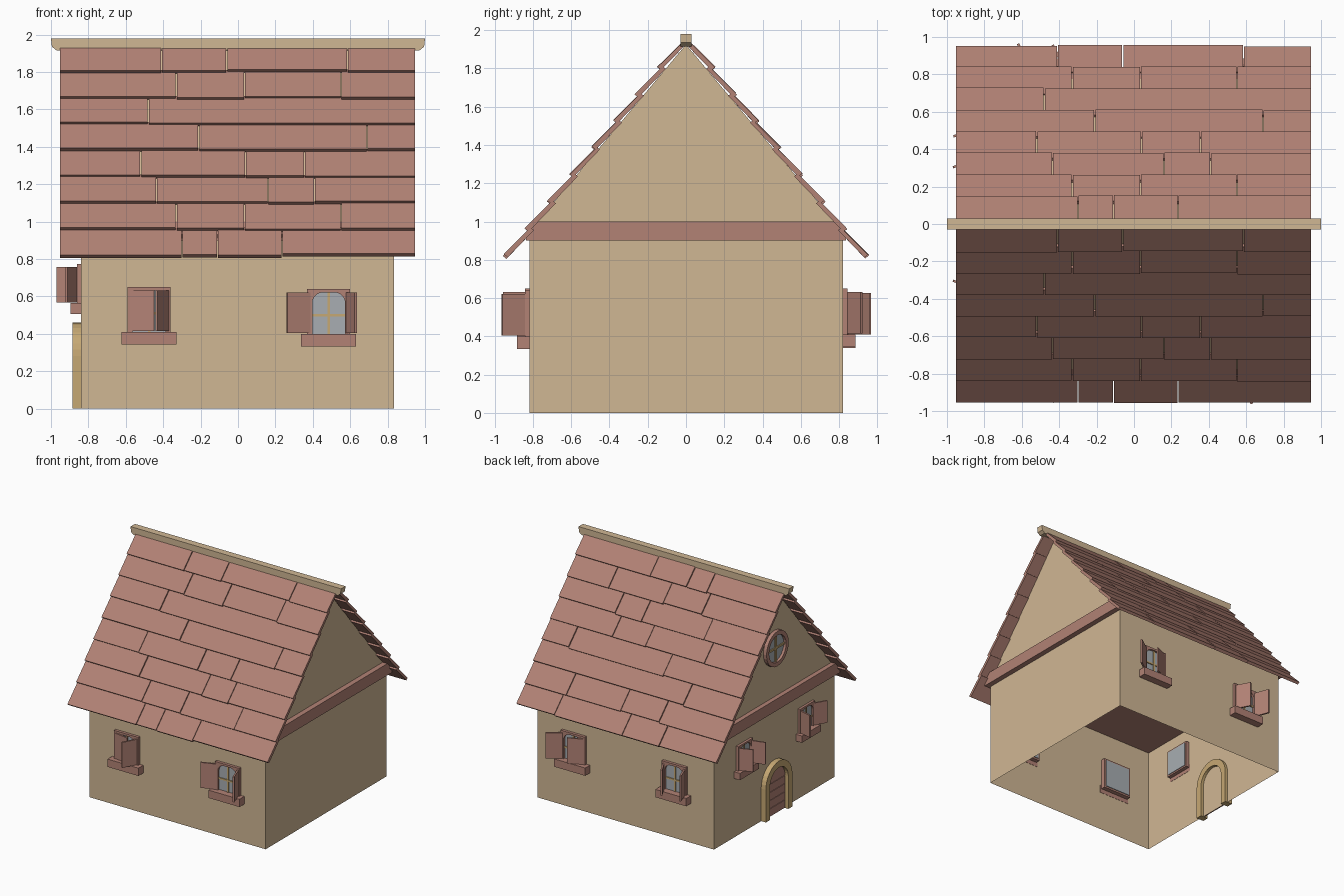
import bpy, bmesh, math, random
from mathutils import Matrix, Vector

if "Cube" in bpy.data.objects:
    bpy.data.objects.remove(bpy.data.objects["Cube"])

random.seed(4)


def material(name, r, g, b):
    lin = [(c / 255 / 12.92) if c < 11 else ((c / 255 + 0.055) / 1.055) ** 2.4 for c in (r, g, b)]
    m = bpy.data.materials.new(name)
    m.diffuse_color = (*lin, 1)
    m.use_nodes = True
    m.node_tree.nodes["Principled BSDF"].inputs["Base Color"].default_value = m.diffuse_color
    return m


PLASTER = material("tan plaster", 208, 183, 148)
BROWN = material("red brown wood", 178, 130, 117)
STONE = material("yellow stone", 198, 168, 115)
GLASS = material("grey glass", 168, 174, 178)


def build(name, mat, solids):
    """Each solid is (profile points, start depth, end depth, matrix)."""
    bm = bmesh.new()
    for pts, d0, d1, mx in solids:
        a = [bm.verts.new(mx @ Vector((p[0], p[1], d0))) for p in pts]
        b = [bm.verts.new(mx @ Vector((p[0], p[1], d1))) for p in pts]
        bm.faces.new(a[::-1])
        bm.faces.new(b)
        for i in range(len(pts)):
            j = (i + 1) % len(pts)
            bm.faces.new((a[i], a[j], b[j], b[i]))
    bmesh.ops.recalc_face_normals(bm, faces=bm.faces)
    me = bpy.data.meshes.new(name)
    bm.to_mesh(me)
    bm.free()
    me.materials.append(mat)
    ob = bpy.data.objects.new(name, me)
    bpy.context.collection.objects.link(ob)
    return ob


def rect(u0, u1, v0, v1):
    return [(u0, v0), (u1, v0), (u1, v1), (u0, v1)]


def arc(cx, cy, rx, ry, a0, a1, n):
    return [(cx + rx * math.cos(math.radians(a0 + (a1 - a0) * i / n)),
             cy + ry * math.sin(math.radians(a0 + (a1 - a0) * i / n))) for i in range(n + 1)]


def frame_matrix(u, w, origin):
    """Local u = right seen from outside, v = up, w = outward."""
    u, v, w = Vector(u), Vector((0, 0, 1)), Vector(w)
    m = Matrix((u, v, w)).transposed().to_4x4()
    m.translation = origin
    return m


SIDE = frame_matrix((0, 1, 0), (1, 0, 0), (0, 0, 0))   # yz profile pushed along x
FRONT = lambda x, z: frame_matrix((1, 0, 0), (0, -1, 0), (x, -0.817, z))
BACK = lambda x, z: frame_matrix((-1, 0, 0), (0, 1, 0), (x, 0.82, z))
LEFT = lambda y, z: frame_matrix((0, -1, 0), (-1, 0, 0), (-0.84, y, z))

# Walls: thin shell, open at the bottom
walls = build("walls", PLASTER, [(rect(-0.817, 0.82, 0, 0.91), -0.84, 0.835, SIDE)])
bm = bmesh.new()
bm.from_mesh(walls.data)
bmesh.ops.delete(bm, geom=[f for f in bm.faces if abs(f.normal.z) > 0.9], context='FACES_ONLY')
bm.to_mesh(walls.data)
bm.free()

# Floor slab showing as a beam under each gable, gable prism, ridge beam
build("attic_beam", BROWN, [([(-0.835, 0.9), (0.835, 0.9), (0.835, 0.93), (0.775, 1.0),
                              (-0.775, 1.0), (-0.835, 0.93)], -0.88, 0.88, SIDE)])
build("gables", PLASTER, [([(-0.775, 1.0), (0.775, 1.0), (0, 1.925)], -0.84, 0.835, SIDE)])
build("ridge_beam", PLASTER, [([(-1, 1.98), (1, 1.98), (0.995, 1.935), (0.97, 1.915),
                                (-0.97, 1.915), (-0.995, 1.935)], -0.03, 0.03,
                               frame_matrix((1, 0, 0), (0, -1, 0), (0, 0, 0)))])

# Roof shingles: eight overlapping rows per side, joints per row from the eave up
JOINTS = [(-0.3, -0.11, 0.235), (-0.33, 0.035, 0.55), (-0.435, 0.16, 0.41), (-0.52, 0.04, 0.355),
          (-0.21, 0.69), (-0.48,), (-0.33, 0.035, 0.55), (-0.41, -0.06, 0.585)]
ROW = 1.453 / 8


def shingles(name, joints, side):
    solids = []
    for r, cuts in enumerate(joints):
        xs = [-0.955, *cuts, 0.95]
        for x0, x1 in zip(xs, xs[1:]):
            s0 = r * ROW + random.uniform(-0.006, 0.006)
            s1 = min((r + 1) * ROW + 0.02, 1.455)
            lift = random.uniform(-0.003, 0.003)
            pts = []
            for s, n in ((s0, lift), (s0, -0.026), (s1, -0.042), (s1, lift - 0.02)):
                pts.append((side * (-0.955 + 0.633 * s - 0.774 * n), 0.825 + 0.774 * s + 0.633 * n))
            solids.append((pts, x0 + 0.003, x1 - 0.003, SIDE))
    build(name, BROWN, solids)


shingles("roof_front", JOINTS, 1)
shingles("roof_back", JOINTS[::-1], -1)


# Windows: frame with arched opening, glass, bars, sill and two shutters
def window(name, mx, left, right, k=1.0):
    mx = mx @ Matrix.Scale(k, 4)
    opening = [(0.088, 0)] + arc(0.028, 0.165, 0.06, 0.057, 0, 90, 5) \
        + arc(-0.028, 0.165, 0.06, 0.057, 90, 180, 5) + [(-0.088, 0)]
    outer = [(-0.115, 0), (-0.115, 0.24), (0.115, 0.24), (0.115, 0)]
    build(name + "_frame", BROWN, [(outer + opening, 0, 0.024, mx),
                                   (rect(-0.135, 0.135, -0.03, 0.24), -0.04, -0.002, mx)])
    build(name + "_glass", GLASS, [(rect(-0.1, 0.1, 0, 0.23), 0.001, 0.006, mx),
                                   (rect(-0.12, 0.12, -0.015, 0.225), -0.046, -0.04, mx)])
    build(name + "_bars", STONE, [(rect(-0.007, 0.007, 0, 0.224), 0.004, 0.014, mx),
                                  (rect(-0.09, 0.09, 0.092, 0.106), 0.004, 0.014, mx)])
    build(name + "_sill", BROWN, [(rect(-0.147, 0.147, -0.067, 0), -0.002, 0.065, mx)])
    leaves = []
    for sgn, ang in ((-1, left), (1, right)):
        turn = ang if sgn < 0 else 180 - ang
        hinge = mx @ Matrix.Translation((sgn * 0.1, 0, 0.022)) \
            @ Matrix.Rotation(math.radians(-turn), 4, 'Y')
        leaves.append((rect(0, 0.13, 0.004, 0.222), -0.007, 0.007, hinge))
    build(name + "_shutters", BROWN, leaves)


window("front_left_window", FRONT(-0.475, 0.41), 10, 62)
window("front_right_window", FRONT(0.485, 0.4), 160, 110)
window("back_left_window", BACK(0.485, 0.41), 145, 25)
window("back_right_window", BACK(-0.475, 0.405), 62, 110)
window("side_left_window", LEFT(0.42, 0.565), 70, 105, 0.87)
window("side_right_window", LEFT(-0.42, 0.565), 105, 150, 0.87)

# Round gable window
mx = LEFT(0, 1.42)
circle = arc(0, 0, 0.15, 0.15, 0, 360, 24)
hole = arc(0, 0, 0.115, 0.115, 360, 0, 24)
ring = [([circle[i], circle[i + 1], hole[23 - i], hole[24 - i]], -0.002, 0.03, mx) for i in range(24)]
build("round_window_frame", BROWN, ring)
build("round_window_glass", GLASS, [(arc(0, 0, 0.12, 0.12, 0, 345, 23), 0.001, 0.008, mx)])
build("round_window_bars", STONE, [(rect(-0.008, 0.008, -0.117, 0.117), 0.006, 0.018, mx),
                                   (rect(-0.117, 0.117, -0.008, 0.008), 0.006, 0.018, mx)])

# Door: stone arch around horizontal planks
mx = LEFT(0, 0)
arch = [(0.18, 0)] + arc(0, 0.28, 0.18, 0.18, 0, 180, 16) + [(-0.18, 0), (-0.125, 0)] \
    + arc(0, 0.28, 0.125, 0.125, 180, 0, 16) + [(0.125, 0)]
build("door_arch", STONE, [(arch, -0.025, 0.045, mx)])
planks = [(rect(-0.127, 0.127, 0.07 * i + 0.004, 0.07 * (i + 1)), 0.001, 0.014, mx) for i in range(4)]
planks.append((arc(0, 0.284, 0.127, 0.122, 0, 180, 12), 0.001, 0.014, mx))
build("door_planks", BROWN, planks)
